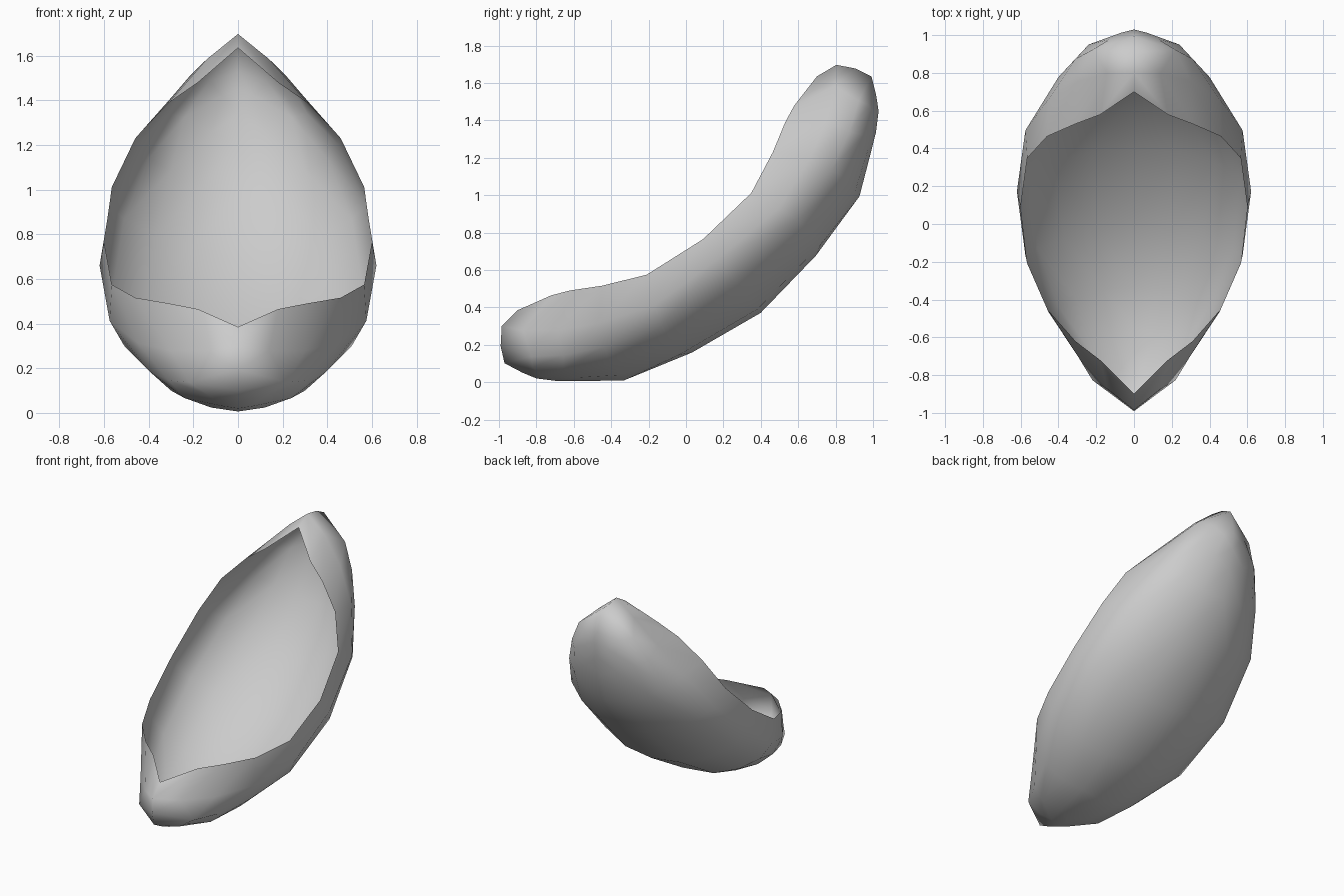
import bpy, math

# One quarter of the shell in its own untilted frame: rows run rim -> keel,
# columns run from midship to the stem; each point is (along, half-width, height)
ROWS = [
    [(0, .60, -.311), (.355, .565, -.275), (.58, .46, -.174), (.73, .31, -.089), (.824, .18, -.048), (1.015, 0, 0)],
    [(0, .62, -.443), (.42, .575, -.43), (.72, .45, -.32), (.92, .30, -.21), (1.06, .14, -.10), (1.135, 0, -.015)],
    [(0, .56, -.58), (.46, .51, -.54), (.77, .40, -.44), (.97, .31, -.34), (1.11, .22, -.24), (1.205, 0, -.095)],
    [(0, .42, -.70), (.48, .37, -.645), (.80, .30, -.53), (1.02, .24, -.40), (1.14, .13, -.29), (1.245, 0, -.18)],
    [(0, .22, -.785), (.48, .20, -.72), (.79, .16, -.615), (1.0, .12, -.47), (1.13, .07, -.36), (1.20, 0, -.28)],
    [(0, 0, -.811), (.42, 0, -.752), (.80, 0, -.645), (.97, 0, -.515), (1.08, 0, -.43), (1.16, 0, -.35)],
]
n = len(ROWS[0])
verts = [(x, u, w) for row in ROWS for (u, x, w) in row]
faces = [(r * n + c, (r + 1) * n + c, (r + 1) * n + c + 1, r * n + c + 1)
         for r in range(len(ROWS) - 1) for c in range(n - 1)]

# Open curved shell, mirrored side to side and end to end, then tilted
mesh = bpy.data.meshes.new("curved_shell")
mesh.from_pydata(verts, [], faces)
mesh.update()
shell = bpy.data.objects.new("curved_shell", mesh)
bpy.context.collection.objects.link(shell)
mesh.polygons.foreach_set("use_smooth", [True] * len(mesh.polygons))

mirror = shell.modifiers.new("both_halves", "MIRROR")
mirror.use_axis = (True, True, False)
mirror.use_clip = True
mirror.merge_threshold = 0.002

shell.rotation_euler = (math.radians(38), 0, 0)
shell.location = (0, -0.1, 1.01)
